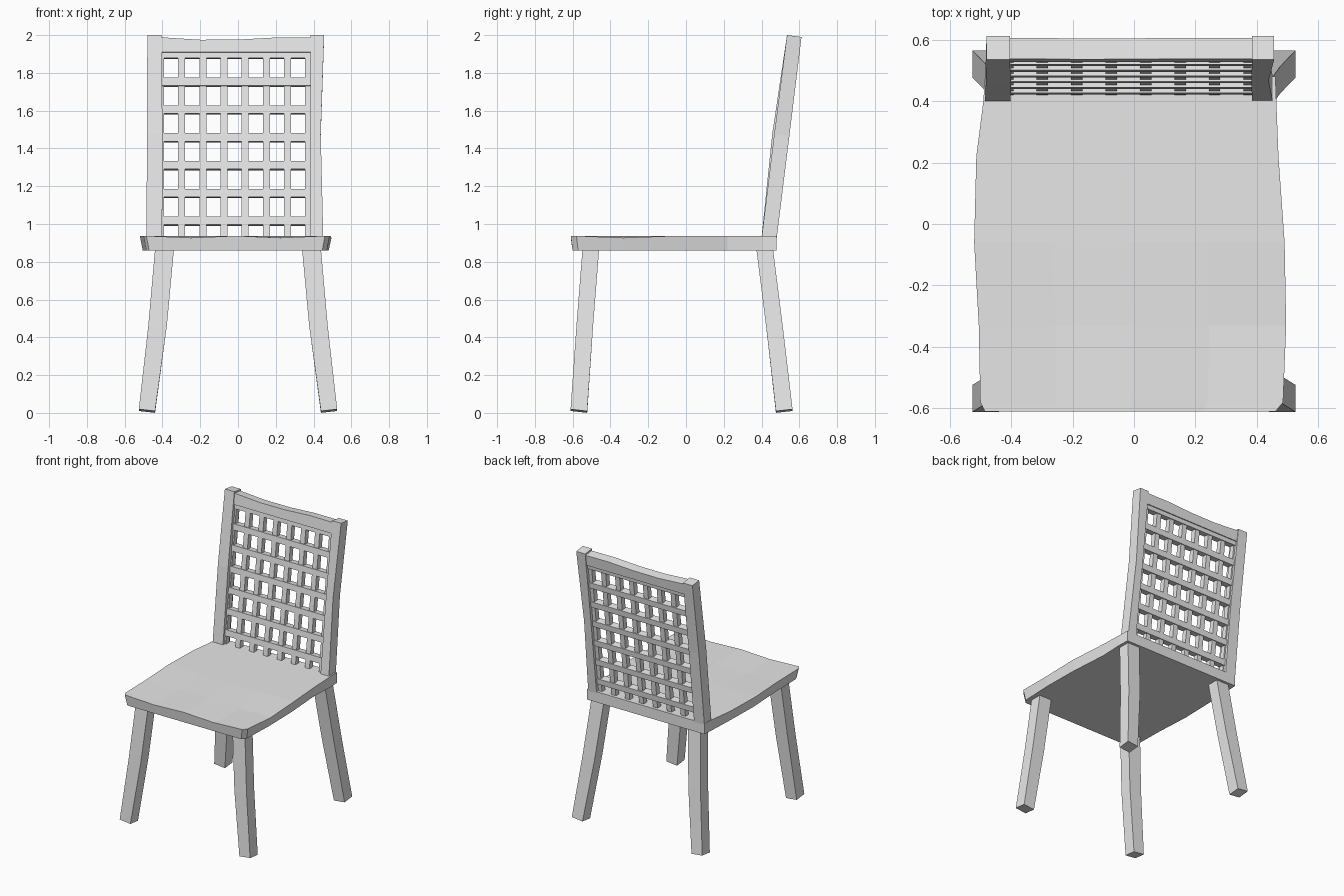
import bpy
import bmesh
import math
from mathutils import Matrix

cube = bpy.data.objects.get("Cube")
if cube:
    bpy.data.objects.remove(cube, do_unlink=True)

# One plain grey for the whole chair
grey = bpy.data.materials.new("light_grey")
grey.use_nodes = True
COLOR = (0.8, 0.8, 0.8, 1)
grey.diffuse_color = COLOR
grey.node_tree.nodes["Principled BSDF"].inputs["Base Color"].default_value = COLOR

LEAN = 0.126  # backward slope of the backrest


def lean_y(z):
    return 0.44 + LEAN * (z - 0.94)


def finish(name, bm):
    bmesh.ops.recalc_face_normals(bm, faces=bm.faces[:])
    mesh = bpy.data.meshes.new(name)
    bm.to_mesh(mesh)
    bm.free()
    mesh.materials.append(grey)
    obj = bpy.data.objects.new(name, mesh)
    bpy.context.collection.objects.link(obj)
    return obj


def skin(name, rings):
    """Join rings of points into a closed solid."""
    bm = bmesh.new()
    loops = [[bm.verts.new(p) for p in ring] for ring in rings]
    for a, b in zip(loops, loops[1:]):
        for i in range(len(a)):
            j = (i + 1) % len(a)
            bm.faces.new((a[i], a[j], b[j], b[i]))
    bm.faces.new(loops[0])
    bm.faces.new(loops[-1])
    return finish(name, bm)


def post(name, sections):
    """Four-sided beam through sections (x, y, z, width, depth, tilt_x, tilt_y)."""
    rings = []
    for x, y, z, w, d, tx, ty in sections:
        ring = []
        for sx, sy in ((-1, -1), (1, -1), (1, 1), (-1, 1)):
            dx, dy = sx * w / 2, sy * d / 2
            ring.append((x + dx, y + dy, z + dx * tx + dy * ty))
        rings.append(ring)
    return skin(name, rings)


def leaning_box(bm, x, z, size):
    mat = (Matrix.Translation((x, lean_y(z), z))
           @ Matrix.Rotation(-math.atan(LEAN), 4, 'X')
           @ Matrix.Diagonal((*size, 1)))
    bmesh.ops.create_cube(bm, size=1, matrix=mat)


# Seat: gently wavy top with rounded-off front corners and undercut sides
rows = [(-0.61, -0.485, 0.46), (-0.58, -0.50, 0.485), (-0.33, -0.505, 0.495),
        (-0.06, -0.52, 0.49), (0.22, -0.513, 0.47), (0.40, -0.49, 0.463),
        (0.48, -0.485, 0.46)]
COLS = 4
bm = bmesh.new()
top, bottom = [], []
for r, (y, left, right) in enumerate(rows):
    under = 0.97 if y < 0.3 else 1.0
    t_row, b_row = [], []
    for c in range(COLS + 1):
        x = left + (right - left) * c / COLS
        dip = 0.01 if (r < 3 and c in (1, 3)) or (r == 2 and c == COLS) else 0
        t_row.append(bm.verts.new((x, y, 0.937 - dip)))
        b_row.append(bm.verts.new((x * under, y * (0.985 if y < 0 else 1), 0.86)))
    top.append(t_row)
    bottom.append(b_row)
for grid in (top, bottom):
    for a, b in zip(grid, grid[1:]):
        for c in range(COLS):
            bm.faces.new((a[c], a[c + 1], b[c + 1], b[c]))


def border(grid):
    return (grid[0] + [row[-1] for row in grid[1:]]
            + grid[-1][-2::-1] + [row[0] for row in grid[-2:0:-1]])


upper, lower = border(top), border(bottom)
for i in range(len(upper)):
    j = (i + 1) % len(upper)
    bm.faces.new((upper[i], upper[j], lower[j], lower[i]))
finish("seat", bm)

# Splayed legs, bent slightly at the middle
for side, sx in (("right", -1), ("left", 1)):
    for end, sy, y_top, y_mid, y_foot in (("front", -1, -0.503, -0.536, -0.567),
                                          ("back", 1, 0.415, 0.468, 0.52)):
        post(f"{end}_{side}_leg", [
            (sx * 0.482, y_foot, 0.01, 0.086, 0.088, sx * 0.11, sy * 0.11),
            (sx * 0.426, y_mid, 0.46, 0.098, 0.088, 0, 0),
            (sx * 0.388, y_top, 0.88, 0.10, 0.088, 0, 0)])

# Backrest uprights
post("back_right_upright", [
    (-0.443, 0.437, 0.90, 0.083, 0.08, 0, 0),
    (-0.441, 0.498, 1.47, 0.082, 0.083, 0, -LEAN),
    (-0.442, 0.573, 1.995, 0.076, 0.077, 0, -LEAN)])
post("back_left_upright", [
    (0.418, 0.437, 0.90, 0.068, 0.08, 0, 0),
    (0.410, 0.507, 1.47, 0.056, 0.08, 0, -LEAN),
    (0.420, 0.573, 1.995, 0.072, 0.077, 0, -LEAN)])

# Top rail with a wavy upper edge
rings = []
for x, z in ((-0.42, 1.985), (-0.2, 1.971), (0, 1.972), (0.2, 1.983), (0.40, 1.982)):
    rings.append([(x, lean_y(h) + d, h - d * LEAN)
                  for h, d in ((1.905, -0.034), (1.905, 0.034), (z, 0.034), (z, -0.034))])
skin("top_rail", rings)

# Lattice: upright slats crossed by deeper bars
bm = bmesh.new()
for k in range(8):
    leaning_box(bm, -0.41 + 0.112 * k, 1.41, (0.037, 0.038, 1.03))
finish("lattice_slats", bm)

bm = bmesh.new()
for k in range(7):
    leaning_box(bm, -0.01, 1.015 + 0.147 * k, (0.82, 0.052, 0.043))
finish("lattice_bars", bm)
